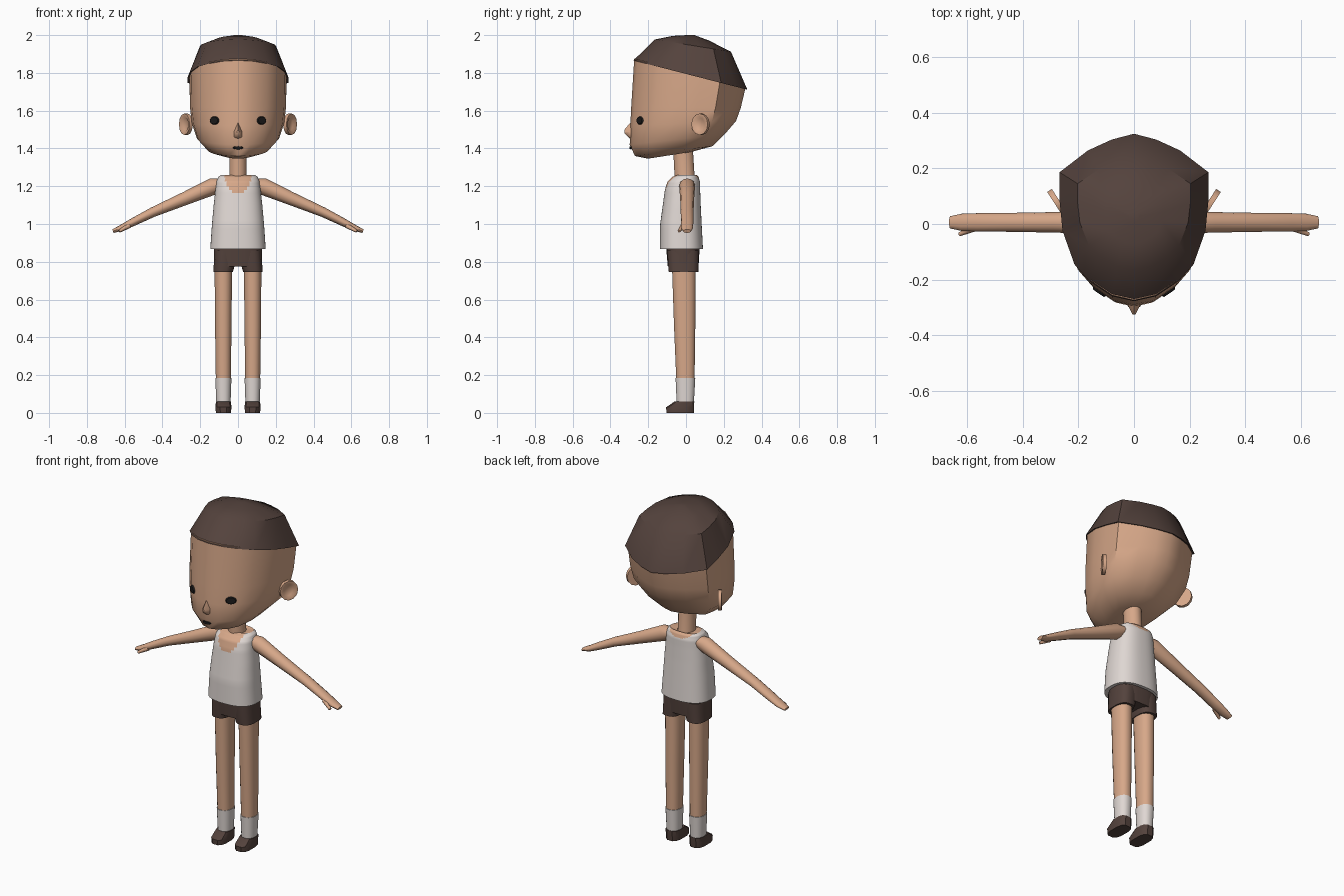
import bpy, bmesh, math
from mathutils import Vector, Matrix
from mathutils.bvhtree import BVHTree

if "Cube" in bpy.data.objects:
    bpy.data.objects.remove(bpy.data.objects["Cube"])


def mat(name, rgb):
    m = bpy.data.materials.new(name)
    m.diffuse_color = (*rgb, 1)
    m.use_nodes = True
    m.node_tree.nodes["Principled BSDF"].inputs["Base Color"].default_value = m.diffuse_color
    return m


SKIN = mat("skin", (0.68, 0.39, 0.25))
WHITE = mat("white cloth", (0.74, 0.68, 0.65))
BROWN = mat("dark brown", (0.088, 0.055, 0.046))
BLACK = mat("black", (0.012, 0.011, 0.011))


def finish(name, bm, mats, angle=40, rule=None):
    bmesh.ops.recalc_face_normals(bm, faces=bm.faces)
    if rule:
        for f in bm.faces:
            f.material_index = rule(f.calc_center_median())
    me = bpy.data.meshes.new(name)
    bm.to_mesh(me)
    bm.free()
    for m in mats:
        me.materials.append(m)
    ob = bpy.data.objects.new(name, me)
    bpy.context.collection.objects.link(ob)
    bpy.ops.object.select_all(action='DESELECT')
    ob.select_set(True)
    bpy.context.view_layer.objects.active = ob
    bpy.ops.object.shade_smooth_by_angle(angle=math.radians(angle))
    return ob


def loft(rings):
    """Skin a list of equal-length point rings and cap both ends."""
    bm = bmesh.new()
    loops = [[bm.verts.new(p) for p in r] for r in rings]
    n = len(loops[0])
    for a, b in zip(loops, loops[1:]):
        for i in range(n):
            j = (i + 1) % n
            bm.faces.new((a[i], a[j], b[j], b[i]))
    bm.faces.new(loops[0])
    bm.faces.new(loops[-1])
    return bm


def oval(z, x0, x1, y0, y1, n=16, p=2.0):
    """Horizontal superellipse ring between the given limits."""
    pts = []
    for i in range(n):
        a = 2 * math.pi * (i + 0.5) / n
        c, s = math.cos(a), math.sin(a)
        c = math.copysign(abs(c) ** (2 / p), c)
        s = math.copysign(abs(s) ** (2 / p), s)
        pts.append(Vector(((x0 + x1) / 2 + c * (x1 - x0) / 2,
                           (y0 + y1) / 2 + s * (y1 - y0) / 2, z)))
    return pts


# Head plan: (share of half width, share of depth from the front)
PLAN = [(0, 0), (.3, .03), (.6, .12), (.8, .22), (.96, .42),
        (1, .6), (1, .77), (.62, .9), (.3, .965), (0, 1)]
PLAN += [(-x, t) for x, t in PLAN[-2:0:-1]]


def head_ring(hw, yf, zf, yb, zb):
    return [Vector((x * hw, yf + t * (yb - yf), zf + t * (zb - zf)))
            for x, t in PLAN]


# Head
bm = loft([head_ring(*r) for r in (
    (.08, -.20, 1.346, .03, 1.382), (.16, -.27, 1.36, .14, 1.412),
    (.218, -.298, 1.42, .205, 1.475), (.245, -.295, 1.52, .265, 1.545),
    (.254, -.29, 1.62, .29, 1.615), (.257, -.274, 1.875, .315, 1.72))])
bm.normal_update()
bmesh.ops.recalc_face_normals(bm, faces=bm.faces)
head_tree = BVHTree.FromBMesh(bm)
finish("head", bm, [SKIN], 50)

# Hair cap, with its slanted hairline
bm = loft([head_ring(*r) for r in (
    (.252, -.265, 1.868, .30, 1.72), (.268, -.278, 1.866, .325, 1.711),
    (.203, -.165, 1.977, .238, 1.912), (.105, -.07, 1.996, .12, 1.972),
    (.02, .005, 2.0, .045, 2.0))])
finish("hair", bm, [BROWN], 42)

# Nose
bm = loft([[Vector((x * k, y, 1.488 + z * k - dz)) for x, z in
            ((0, .05), (.022, 0), (.02, -.03), (0, -.038), (-.02, -.03), (-.022, 0))]
           for k, y, dz in ((1.1, -.28, 0), (.95, -.296, 0), (.25, -.325, 0))])
finish("nose", bm, [SKIN], 60)


# Face plates: eyes and mouth, laid on the head surface
def face_plate(name, x, z, rx, rz, n):
    hit, nor, _, _ = head_tree.ray_cast(Vector((x, -1, z)), Vector((0, 1, 0)))
    rot = nor.to_track_quat('Z', 'Y').to_matrix().to_4x4()
    if x == 0:
        rot = Matrix.Rotation(math.pi / 2, 4, 'X')
    bm = bmesh.new()
    bmesh.ops.create_cone(bm, cap_ends=True, segments=n, radius1=1, radius2=.8,
                          depth=1, matrix=Matrix.Translation(hit + nor * .003)
                          @ rot @ Matrix.Diagonal((rx, rz, .009, 1)))
    finish(name, bm, [BLACK], 30)


face_plate("mouth", 0, 1.405, .028, .009, 10)
for s, side in ((1, "right"), (-1, "left")):
    face_plate(side + "_eye", s * .124, 1.548, .031, .023, 14)

    # Ear: flattened oval swept backwards, with a hollow
    bm = bmesh.new()
    place = (Matrix.Translation((s * .276, .077, 1.528))
             @ Matrix.Rotation(-s * math.radians(33), 4, 'Z')
             @ Matrix.Rotation(math.radians(90), 4, 'Y'))
    bmesh.ops.create_cone(bm, cap_ends=True, segments=12, radius1=1, radius2=1,
                          depth=1, matrix=Matrix.Diagonal((.057, .052, .02, 1)))
    cap = max(bm.faces, key=lambda f: f.calc_center_median().z * s)
    bmesh.ops.inset_region(bm, faces=[cap], thickness=.014, depth=0)
    bmesh.ops.inset_region(bm, faces=[cap], thickness=.012, depth=-.009)
    bmesh.ops.transform(bm, matrix=place, verts=bm.verts)
    finish(side + "_ear", bm, [SKIN], 60)

    # Arm and hand: sections (x, z, half depth, half height)
    rings = []
    for x, z, ry, rz in ((.085, 1.212, .04, .03), (.13, 1.2, .042, .045),
                         (.28, 1.135, .037, .035), (.45, 1.063, .034, .026),
                         (.56, 1.008, .033, .021), (.62, .978, .031, .016),
                         (.662, .962, .022, .010)):
        d = Vector((.40, 0, .92))
        rings.append([Vector((s * (x + d.x * rz * math.sin(a)),
                              .006 + ry * math.cos(a),
                              z + d.z * rz * math.sin(a)))
                      for a in (2 * math.pi * i / 12 for i in range(12))])
    finish(side + "_arm", loft(rings), [SKIN], 50)

    # Thumb
    a = Vector((s * .575, -.015, .992))
    b = Vector((s * .628, -.037, .962))
    bm = bmesh.new()
    bmesh.ops.create_cone(
        bm, cap_ends=True, segments=6, radius1=.014, radius2=.008, depth=(b - a).length,
        matrix=Matrix.Translation((a + b) / 2)
        @ (b - a).to_track_quat('Z', 'Y').to_matrix().to_4x4())
    finish(side + "_thumb", bm, [SKIN], 60)

    def tube(name, rows, m, p=2.3, n=16):
        rings = [oval(z, s * x0, s * x1, y0, y1, n, p) for z, x0, x1, y0, y1 in rows]
        finish(name, loft(rings), [m], 50)

    # Leg, sock, shorts leg
    tube(side + "_leg", ((.17, .037, .118, -.052, .046), (.45, .034, .122, -.064, .05),
                         (.8, .03, .125, -.076, .052)), SKIN)
    tube(side + "_sock", ((.045, .039, .115, -.05, .042),
                          (.185, .034, .121, -.056, .05)), WHITE)
    tube(side + "_shorts_leg", ((.745, .027, .131, -.092, .066),
                                (.785, .015, .129, -.096, .067),
                                (.86, .01, .125, -.1, .068)), BROWN, 2.8)
    # Shoe with a lower toe
    rings = []
    for z, x0, x1, y0, y1 in ((0, .036, .118, -.105, .043), (.03, .034, .12, -.107, .045),
                              (.06, .036, .118, -.062, .045)):
        rings.append(oval(z, s * x0, s * x1, y0, y1, 12, 3))
    finish(side + "_shoe", loft(rings), [BROWN], 35)

# Seat of the shorts
finish("shorts_seat", loft([oval(z, -w, w, y0, y1, 24, 2.8) for z, w, y0, y1 in (
    (.775, .129, -.097, .067), (.88, .127, -.106, .073))]), [BROWN], 50)

# Neck
finish("neck", loft([oval(z, -w, w, y0, y1) for z, w, y0, y1 in (
    (1.2, .055, -.06, .055), (1.26, .046, -.062, .046),
    (1.42, .047, -.07, .036))]), [SKIN], 60)

# Torso: vest rows (z, half width, front y, back y), with finer rows between
rows = [(.868, .147, -.139, .09), (1.0, .138, -.137, .083), (1.1, .129, -.123, .078),
        (1.18, .12, -.112, .075), (1.225, .114, -.098, .074), (1.25, .104, -.072, .066),
        (1.26, .09, -.045, .055)]
rings = []
for a, b in zip(rows, rows[1:]):
    for k in range(5):
        q = [u + (v - u) * k / 5 for u, v in zip(a, b)]
        rings.append(oval(q[0], -q[1], q[1], q[2], q[3], 48, 2.5))
rings.append(oval(1.26, -.09, .09, -.045, .055, 48, 2.5))
rings.append(oval(1.252, -.05, .05, -.04, .05, 48, 2.5))


def neckline(c):
    drop = .1 if c.y < 0 else .035
    return 1 if (c.x / .073) ** 2 + ((c.z - 1.265) / drop) ** 2 < 1 else 0


finish("vest", loft(rings), [WHITE, SKIN], 50, neckline)
